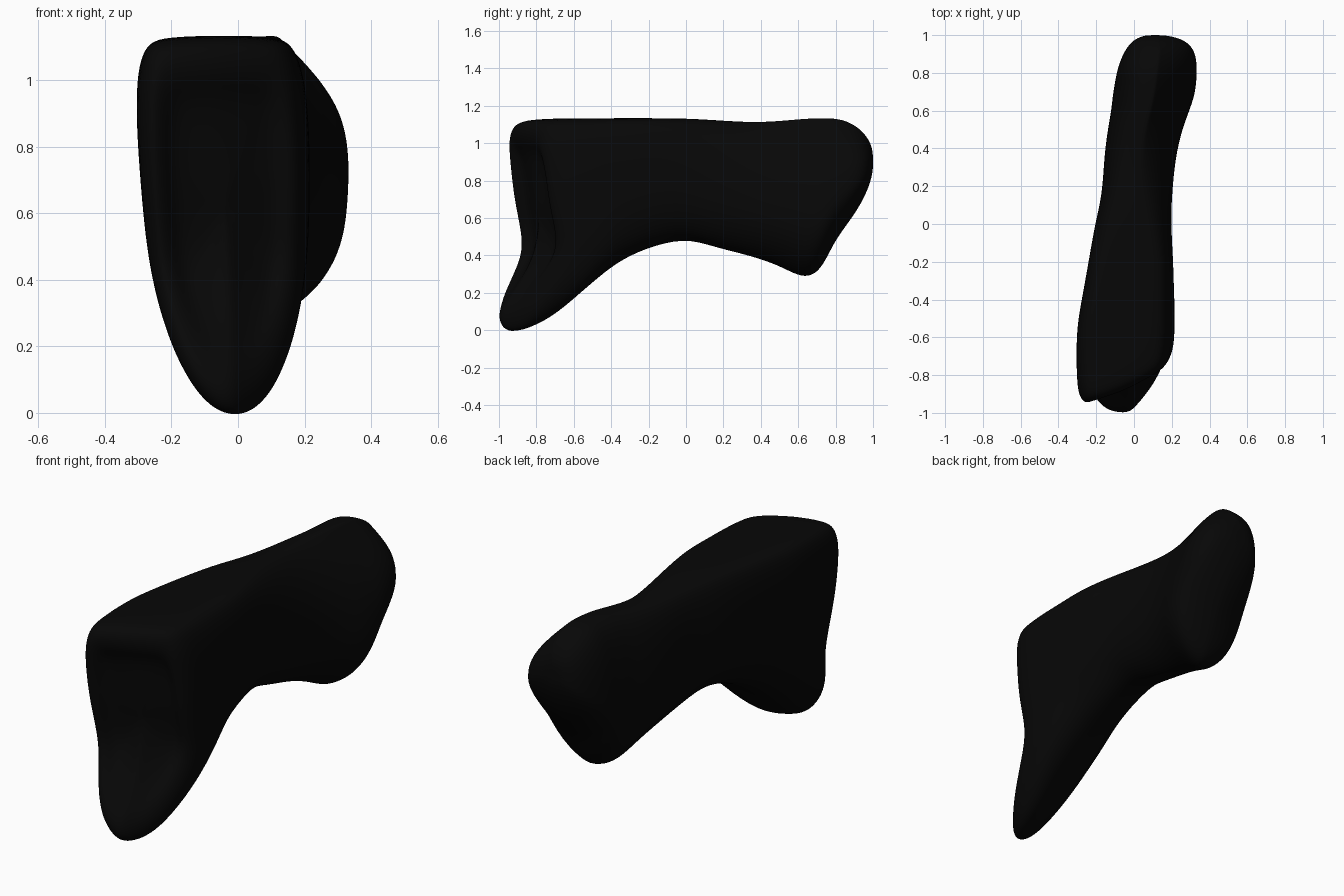
import bpy, bmesh
from math import sin, cos, pi

cube = bpy.data.objects.get("Cube")
if cube:
    bpy.data.objects.remove(cube)

RING = 40

# Stations along the length: y, bottom, top, side -x, side +x
STATIONS = [
    (-.88, -.005, 1.115, -.315, .2), (-.84, -.02, 1.13, -.34, .22),
    (-.7, .045, 1.135, -.345, .225), (-.6, .155, 1.135, -.345, .225),
    (-.5, .265, 1.135, -.335, .22), (-.4, .36, 1.135, -.31, .215),
    (-.25, .435, 1.135, -.27, .21), (0, .505, 1.135, -.21, .195),
    (.15, .44, 1.125, -.165, .2), (.36, .395, 1.11, -.16, .22),
    (.5, .345, 1.12, -.14, .255), (.6, .285, 1.13, -.12, .295),
    (.67, .28, 1.135, -.115, .32), (.73, .33, 1.135, -.105, .33),
    (.79, .47, 1.135, -.095, .335), (.85, .55, 1.125, -.08, .335),
    (.92, .645, 1.09, -.05, .325), (.975, .75, 1.03, -.01, .28),
    (1, .84, .97, .05, .18),
]

# Height against depth of the front end
FRONT = [(0, -1), (.1, -1), (.2, -.97), (.3, -.925), (.4, -.88), (.48, -.87),
         (.7, -.91), (1, -.94), (1.2, -.93)]


def clamp(v):
    return max(0.0, min(1.0, v))


def front_depth(x, z):
    """Depth of the front end, slanting back toward +x."""
    y = FRONT[0][1] if z <= 0 else FRONT[-1][1]
    for (z0, y0), (z1, y1) in zip(FRONT, FRONT[1:]):
        if z0 <= z < z1:
            y = y0 + (y1 - y0) * (z - z0) / (z1 - z0)
    up = clamp((z - .2) / .4)
    return y + .3 * (x + .22) * up + (1.15 - .8 * up) * max(0, x + .02)


def section(y, low, high, left, right):
    """Closed outline: shield shaped in front, bulging to one side behind."""
    back = clamp((y + .1) / .7)
    front = clamp(-y / .6)
    mid, half = (left + right) / 2, (right - left) / 2
    widest = low + (high - low) * (.5 - .14 * back)
    points = []
    for i in range(RING):
        a = 2 * pi * i / RING
        c, s = cos(a), sin(a)
        if s > 0:
            power, target = .27, 2.1 if c > 0 else .6
        else:
            power, target = .75 + .2 * front, 1.4 if c > 0 else 1.1
        power += (target - power) * back
        taper = front * (1 - s) / 2
        wide = abs(c) ** power * (1 if c > 0 else -1)
        x = mid + half * wide * (1 - .24 * taper) + .05 * taper
        reach = high - widest if s > 0 else low - widest
        z = widest + reach * abs(s) ** .9
        points.append((x, y + clamp(-y / .9) * (front_depth(x, z) + .9), z))
    return points


def shrink(points, scale, depth):
    """Copy of an outline pulled toward the middle of the front end."""
    cx, cz = -.04, .62
    result = []
    for x, y, z in points:
        nx, nz = cx + (x - cx) * scale, cz + (z - cz) * scale
        result.append((nx, front_depth(nx, nz) + depth, nz))
    return result


# Rings: dished front end, rounded rim, then the body
rings = [section(*station) for station in STATIONS]
rim = rings[0]
dish = [shrink(rim, s, d) for s, d in
        ((.15, .05), (.4, .05), (.6, .045), (.7, .03), (.78, .008), (.87, -.002), (.94, .002))]
rings = dish + rings

bm = bmesh.new()
loops = [[bm.verts.new(p) for p in ring] for ring in rings]
for one, two in zip(loops, loops[1:]):
    for i in range(RING):
        j = (i + 1) % RING
        bm.faces.new((one[i], one[j], two[j], two[i]))

# Close both ends with fans
for loop in (loops[0], loops[-1]):
    centre = [sum(v.co[k] for v in loop) / RING for k in range(3)]
    hub = bm.verts.new(centre)
    for i in range(RING):
        bm.faces.new((loop[i], loop[(i + 1) % RING], hub))
bmesh.ops.smooth_vert(bm, verts=bm.verts, factor=.3, use_axis_x=True,
                      use_axis_y=True, use_axis_z=True)
bmesh.ops.recalc_face_normals(bm, faces=bm.faces)

mesh = bpy.data.meshes.new("bone_body")
bm.to_mesh(mesh)
bm.free()
body = bpy.data.objects.new("bone_body", mesh)
bpy.context.collection.objects.link(body)

# Smooth surface
for face in mesh.polygons:
    face.use_smooth = True
body.modifiers.new("smooth_surface", "SUBSURF").levels = 2
body.modifiers["smooth_surface"].render_levels = 2

# Colour
black = bpy.data.materials.new("soft_black")
black.use_nodes = True
colour = (.0022, .0022, .0022, 1)
black.diffuse_color = colour
black.node_tree.nodes["Principled BSDF"].inputs["Base Color"].default_value = colour
mesh.materials.append(black)
